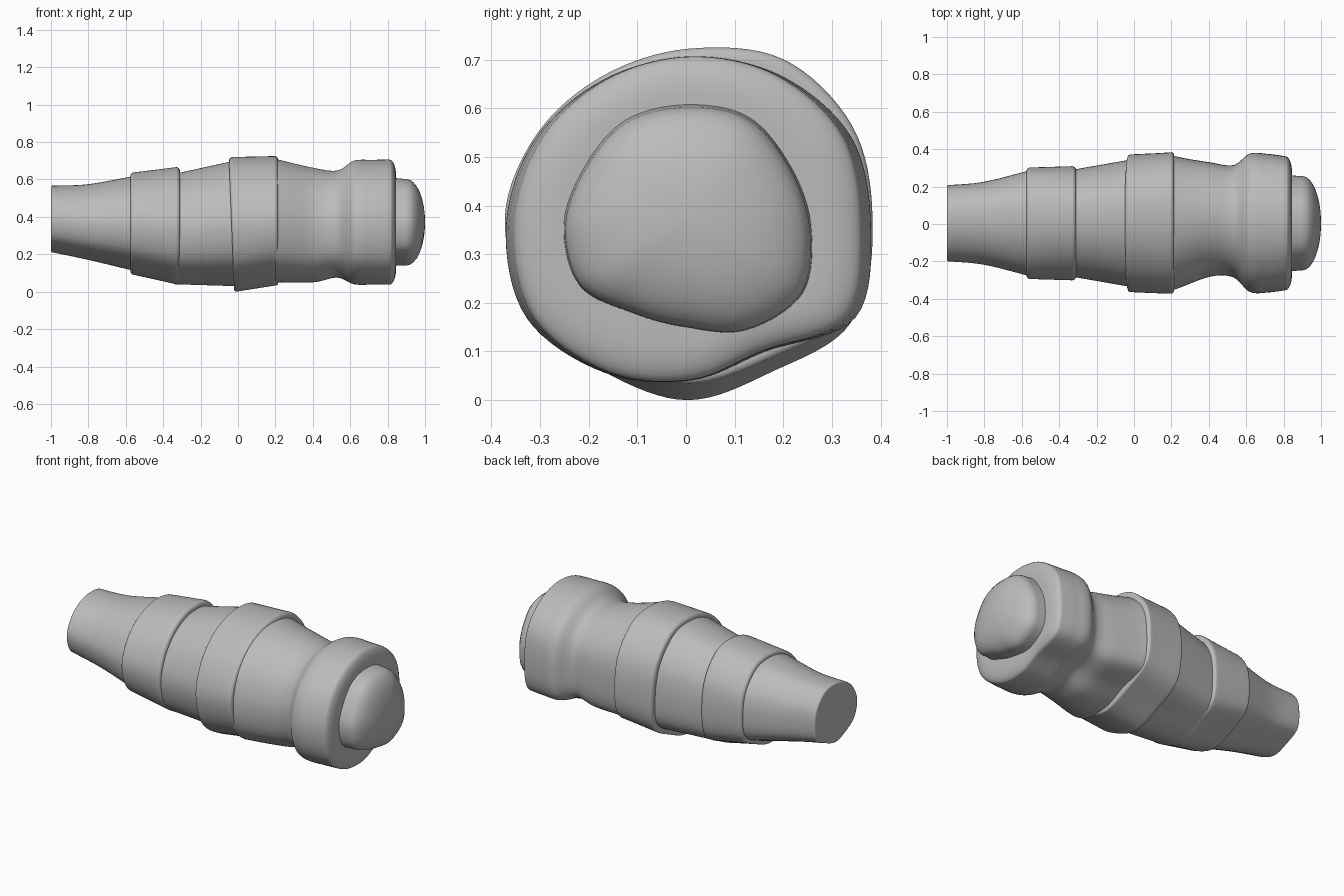
import bpy
import bmesh
from math import sin, cos, pi, tau, exp
from mathutils import Vector

STEPS = 8          # smooth steps between neighbouring control points
MID_HEIGHT = .36   # height of the long axis

if "Cube" in bpy.data.objects:
    bpy.data.objects.remove(bpy.data.objects["Cube"])

grey = bpy.data.materials.new("plain_grey")
grey.use_nodes = True
tone = (.5, .5, .5, 1)
grey.diffuse_color = tone
grey.node_tree.nodes["Principled BSDF"].inputs["Base Color"].default_value = tone

# Lopsided cross-sections: radii at even angles, from +y turning upward
BODY = (.38, .39, .39, .36, .35, .36, .38, .38, .35, .36, .35, .4)
HEAD = (.36, .37, .36, .35, .35, .36, .37, .38, .35, .32, .3, .38)
KNOB = (.26, .25, .26, .25, .25, .24, .25, .25, .21, .21, .25, .28)


def smooth_curve(points, closed=False):
    """Smooth curve through control points of any dimension."""
    count = len(points)

    def control(i):
        return points[i % count] if closed else points[max(0, min(i, count - 1))]

    curve = []
    for i in range(count if closed else count - 1):
        before, start, end, after = (control(i + k) for k in (-1, 0, 1, 2))
        leave, arrive = (end - before) / 2, (after - start) / 2
        for step in range(STEPS):
            t = step / STEPS
            ease = t * t * (3 - 2 * t)
            curve.append(start.lerp(end, ease) + leave * (t * (1 - t) ** 2)
                         - arrive * (t * t * (1 - t)))
    if not closed:
        curve.append(points[-1])
    return curve


def unit_outline(radii):
    """Closed outline scaled so that both axes run from -1 to 1."""
    turn = tau / len(radii)
    curve = smooth_curve([Vector((r * cos(i * turn), r * sin(i * turn)))
                          for i, r in enumerate(radii)], closed=True)
    axes = []
    for values in zip(*curve):
        low, high = min(values), max(values)
        axes.append([2 * (v - low) / (high - low) - 1 for v in values])
    return list(zip(*axes))


def rim_sections(section, depth, shrink, side):
    """Rounded edge that extends a section outward while it shrinks."""
    x, width, bottom, top = section
    middle, half = (top + bottom) / 2, (top - bottom) / 2
    sections = []
    for step in range(1, STEPS + 1):
        angle = step / STEPS * pi / 2
        scale = 1 - shrink * (1 - cos(angle))
        sections.append((x + side * depth * sin(angle), width * scale,
                         middle - half * scale, middle + half * scale))
    return sections


def side_shift(x):
    """Sideways offset of the axis, strongest at the waist."""
    return .004 + .02 * exp(-((x - .42) / .14) ** 2)


def loft(name, radii, stations, start_rim=None, end_rim=None, lean=0):
    """Skin stations (x, half width, bottom, top); lean tilts the first end."""
    outline = unit_outline(radii)
    sections = smooth_curve([Vector(s) for s in stations])
    first, last = sections[0], sections[-1]
    if start_rim:
        sections = rim_sections(first, *start_rim, -1)[::-1] + sections
    if end_rim:
        sections = sections + rim_sections(last, *end_rim, 1)

    bm = bmesh.new()
    rings = []
    for i, (x, width, bottom, top) in enumerate(sections):
        tilt = lean * (1 - i / (len(sections) - 1))
        ring = []
        for u, v in outline:
            z = (bottom + top) / 2 + v * (top - bottom) / 2
            ring.append(bm.verts.new((x + tilt * (z - MID_HEIGHT),
                                      side_shift(x) + u * width, z)))
        rings.append(ring)
    for near, far in zip(rings, rings[1:]):
        for i in range(len(outline)):
            bm.faces.new((near[i - 1], near[i], far[i], far[i - 1]))
    bm.faces.new(rings[0])
    bm.faces.new(rings[-1])
    bmesh.ops.recalc_face_normals(bm, faces=bm.faces)
    mesh = bpy.data.meshes.new(name)
    bm.to_mesh(mesh)
    bm.free()
    mesh.materials.append(grey)

    part = bpy.data.objects.new(name, mesh)
    bpy.context.collection.objects.link(part)
    bpy.ops.object.select_all(action="DESELECT")
    part.select_set(True)
    bpy.context.view_layer.objects.active = part
    bpy.ops.object.shade_smooth_by_angle(angle=.9)


# Narrow tail with a flat end
loft("tail", BODY,
     [(-.99, .204, .21, .567), (-.8, .222, .17, .575), (-.55, .285, .11, .62)],
     start_rim=(.01, .05))

# First raised collar
loft("rear_collar", BODY, [(-.555, .298, .09, .638), (-.33, .305, .04, .666)],
     start_rim=(.02, .07), end_rim=(.02, .07))

# Widening section
loft("middle_taper", BODY, [(-.34, .284, .04, .63), (-.02, .34, .03, .7)])

# Widest band, with a tilted rear edge
loft("wide_band", BODY, [(-.02, .368, 0, .72), (.2, .378, .034, .725)],
     start_rim=(.015, .06), end_rim=(.015, .06), lean=-.04)

# Pinched waist flowing into the heavy head
loft("waist_and_head", HEAD,
     [(.2, .362, .05, .71), (.4, .307, .05, .663), (.53, .3, .075, .648),
      (.62, .37, .04, .7), (.72, .37, .038, .705), (.81, .358, .038, .706)],
     end_rim=(.035, .25))

# Rounded end knob
loft("end_knob", KNOB, [(.8, .258, .138, .612), (.9, .252, .14, .602)],
     end_rim=(.1, .99))
